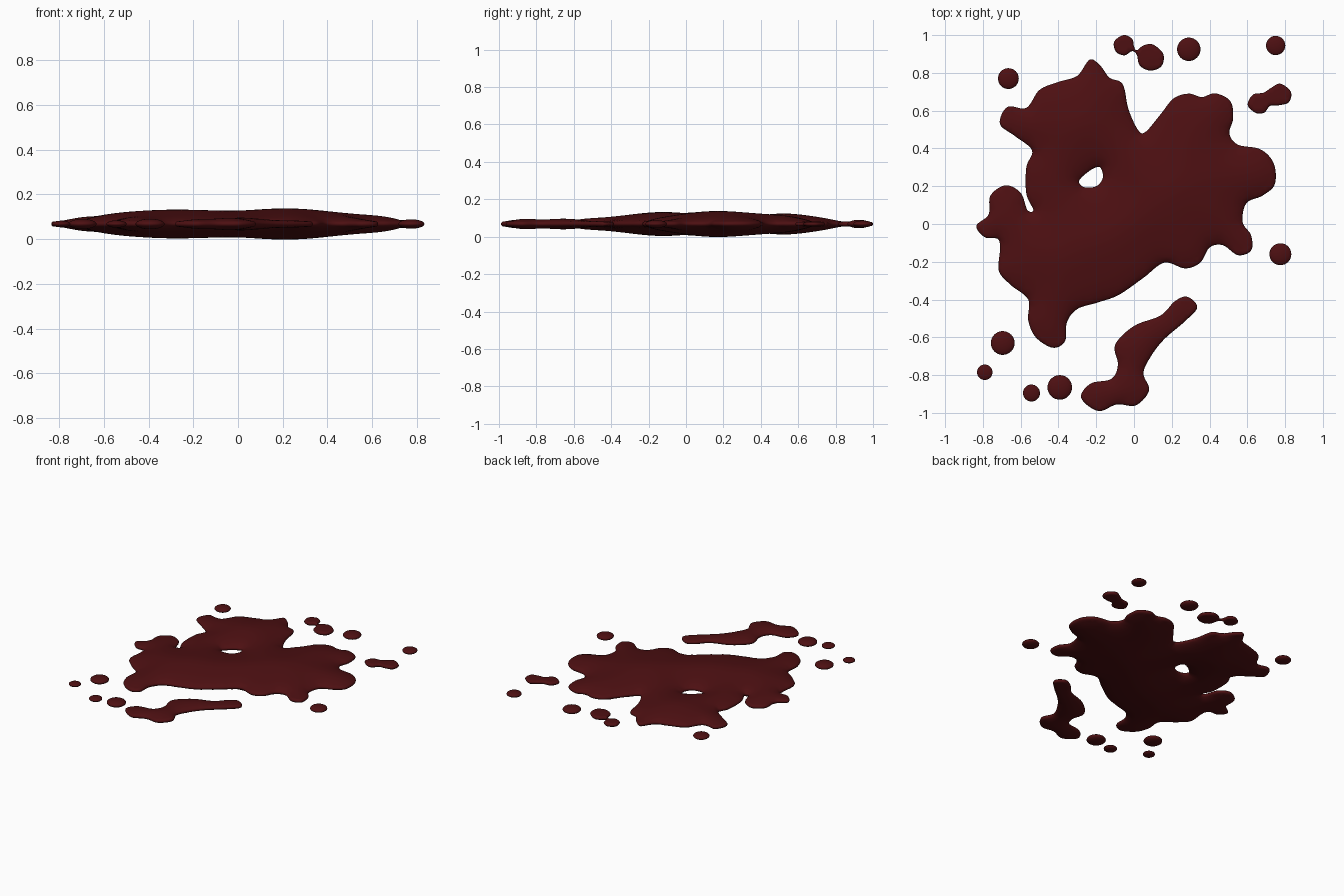
import bpy, math
from mathutils import Vector, kdtree
from mathutils.geometry import delaunay_2d_cdt

if "Cube" in bpy.data.objects:
    bpy.data.objects.remove(bpy.data.objects["Cube"])

MID_Z = 0.068      # height of the rim line all round the splat
STEP = 0.018       # interior mesh spacing

red = bpy.data.materials.new("dark red")
red.diffuse_color = (0.075, 0.005, 0.006, 1)
red.use_nodes = True
red.node_tree.nodes["Principled BSDF"].inputs["Base Color"].default_value = red.diffuse_color


def smooth_loop(pts, n=8):
    """Closed Catmull-Rom curve through the control points."""
    p = [Vector(q) for q in pts]
    out = []
    for i in range(len(p)):
        a, b, c, d = (p[(i + k) % len(p)] for k in (-1, 0, 1, 2))
        for s in range(n):
            t = s / n
            out.append(0.5 * (2 * b + (c - a) * t + (2 * a - 5 * b + 4 * c - d) * t * t
                              + (3 * b - a - 3 * c + d) * t ** 3))
    return out


def inside(q, loops):
    """Even-odd test, so inner loops act as holes."""
    odd = False
    for loop in loops:
        for a, b in zip(loop, loop[1:] + loop[:1]):
            if (a.y > q.y) != (b.y > q.y) and q.x < a.x + (q.y - a.y) * (b.x - a.x) / (b.y - a.y):
                odd = not odd
    return odd


def puddle(name, *outlines):
    """Lens-shaped liquid pool, thicker the further it is from its rim."""
    loops = [smooth_loop(o) for o in outlines]
    rim = [v for l in loops for v in l]
    tree = kdtree.KDTree(len(rim))
    for i, v in enumerate(rim):
        tree.insert(v.to_3d(), i)
    tree.balance()
    dist = lambda q: tree.find(q.to_3d())[2]

    pts, edges = list(rim), []
    start = 0
    for l in loops:
        n = len(l)
        edges += [(start + i, start + (i + 1) % n) for i in range(n)]
        start += n
        # two close rings that round off the rim
        for i in range(n):
            t = (l[(i + 1) % n] - l[i - 1]).normalized()
            for off in (0.003, 0.009):
                for s in (-off, off):
                    q = l[i] + Vector((-t.y, t.x)) * s
                    if dist(q) > 0.9 * off and inside(q, loops):
                        pts.append(q)
    # interior triangular grid
    x0, x1 = min(v.x for v in rim), max(v.x for v in rim)
    y0, y1 = min(v.y for v in rim), max(v.y for v in rim)
    row_h = STEP * 0.866
    for j in range(int((y1 - y0) / row_h) + 1):
        for i in range(int((x1 - x0) / STEP) + 2):
            q = Vector((x0 + (i + 0.5 * (j % 2)) * STEP, y0 + j * row_h))
            if dist(q) > 0.016 and inside(q, loops):
                pts.append(q)

    vs, _, fs, _, _, _ = delaunay_2d_cdt(pts, edges, [], 0, 1e-5)
    fs = [f for f in fs if inside((vs[f[0]] + vs[f[1]] + vs[f[2]]) / 3, loops)]

    # squared half thickness grows with distance from the rim, then is relaxed
    d = [dist(v) for v in vs]
    sq = [0.0155 * k for k in d]
    near = [set() for _ in vs]
    for f in fs:
        for k in range(3):
            near[f[k]].update((f[k - 1], f[k - 2]))
    for _ in range(14):
        sq = [sum(sq[m] for m in near[i]) / len(near[i]) if d[i] > 0.015 and near[i] else sq[i]
              for i in range(len(vs))]

    # top and bottom skins share the rim vertices
    verts, top, bot = [], {}, {}
    for i, v in enumerate(vs):
        if not near[i]:
            continue
        h = math.sqrt(sq[i])
        top[i] = bot[i] = len(verts)
        if d[i] < 1e-4:
            verts.append((v.x, v.y, MID_Z))
        else:
            bot[i] += 1
            verts += [(v.x, v.y, MID_Z + h), (v.x, v.y, MID_Z - h)]
    faces = [[top[i] for i in f] for f in fs] + [[bot[i] for i in reversed(f)] for f in fs]
    me = bpy.data.meshes.new(name)
    me.from_pydata(verts, [], faces)
    me.materials.append(red)
    me.shade_smooth()
    bpy.context.collection.objects.link(bpy.data.objects.new(name, me))


# Main splat with its small hole
main = [(-.235, .87), (-.18, .84), (-.13, .775), (-.06, .74), (-.03, .61), (.02, .50), (.06, .487),
        (.14, .58), (.21, .665), (.29, .69), (.36, .672), (.43, .692), (.51, .65), (.525, .56),
        (.505, .48), (.55, .42), (.67, .395), (.74, .32), (.745, .21), (.68, .15), (.595, .11),
        (.575, .01), (.62, -.06), (.62, -.14), (.55, -.165), (.47, -.112), (.40, -.125), (.35, -.205),
        (.27, -.235), (.16, -.205), (.05, -.285), (-.08, -.375), (-.19, -.415), (-.30, -.45),
        (-.355, -.52), (-.365, -.62), (-.43, -.655), (-.52, -.60), (-.56, -.51), (-.56, -.40),
        (-.65, -.325), (-.715, -.25), (-.71, -.14), (-.72, -.08), (-.79, -.07), (-.835, -.01),
        (-.77, .05), (-.76, .15), (-.68, .205), (-.60, .165), (-.565, .075), (-.533, .075),
        (-.57, .16), (-.57, .30), (-.54, .39), (-.63, .465), (-.71, .53), (-.67, .62), (-.57, .615),
        (-.50, .71), (-.40, .752), (-.30, .785)]
hole = [(-.29, .23), (-.23, .285), (-.18, .30), (-.165, .245), (-.20, .20), (-.265, .195)]
puddle("main_splat", main, hole)

# Long streak below the splat
puddle("streak", [(.28, -.385), (.335, -.44), (.27, -.515), (.16, -.61), (.09, -.70), (.05, -.79),
                  (.08, -.88), (.01, -.96), (-.09, -.955), (-.19, -.99), (-.28, -.92), (-.23, -.845),
                  (-.12, -.82), (-.085, -.745), (-.10, -.64), (0, -.54), (.14, -.485), (.215, -.41)])

# Pairs of drops still joined by a neck
puddle("joined_drops_top", [(-.055, 1.0), (-.01, .98), (0, .94), (.015, .92), (.05, .945), (.10, .95),
                            (.155, .90), (.145, .835), (.085, .812), (.03, .84), (.015, .895),
                            (-.01, .915), (-.05, .893), (-.095, .912), (-.105, .965)])
puddle("joined_drops_right", [(.775, .743), (.83, .70), (.82, .645), (.765, .628), (.72, .625),
                              (.69, .59), (.645, .588), (.602, .63), (.63, .685), (.685, .695),
                              (.725, .72)])

# Loose round drops: x, y, radius
drops = [(-.665, .77, .055), (.29, .925, .062), (.75, .945, .051), (.775, -.16, .058),
         (-.695, -.63, .063), (-.79, -.785, .041), (-.543, -.895, .045), (-.393, -.865, .065)]
for i, (x, y, r) in enumerate(drops):
    bpy.ops.mesh.primitive_uv_sphere_add(segments=32, ring_count=16, radius=r, location=(x, y, MID_Z))
    ob = bpy.context.object
    ob.name = f"drop_{i + 1}"
    ob.scale.z = 0.36
    ob.data.materials.append(red)
    ob.data.shade_smooth()
